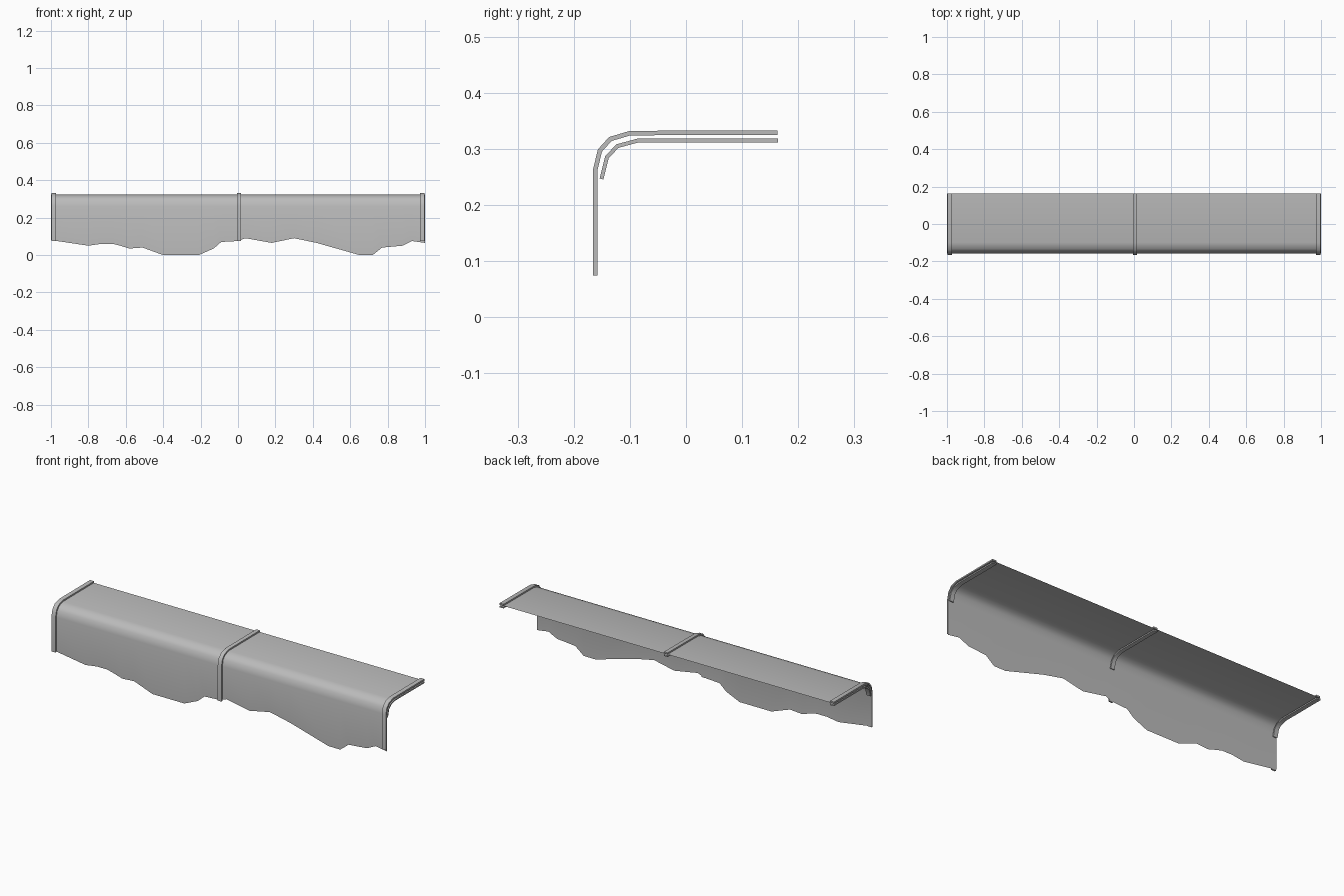
import bpy
import bmesh
import math
from mathutils import Vector

cube = bpy.data.objects.get("Cube")
if cube:
    bpy.data.objects.remove(cube, do_unlink=True)


def make_material(name, value):
    material = bpy.data.materials.new(name)
    material.use_nodes = True
    colour = (value, value, value, 1)
    material.diffuse_color = colour
    material.node_tree.nodes["Principled BSDF"].inputs["Base Color"].default_value = colour
    return material


grey = make_material("plain grey", 0.5)


def finish(bm, name, angle):
    """Turn a bmesh into a shaded object with the grey material."""
    mesh = bpy.data.meshes.new(name)
    bm.to_mesh(mesh)
    bm.free()
    mesh.materials.append(grey)
    obj = bpy.data.objects.new(name, mesh)
    bpy.context.collection.objects.link(obj)
    bpy.ops.object.select_all(action="DESELECT")
    obj.select_set(True)
    bpy.context.view_layer.objects.active = obj
    bpy.ops.object.shade_smooth_by_angle(angle=math.radians(angle))
    return obj


def offset_profile(profile, distance):
    """Shift an open (y, z) profile sideways with mitred corners."""
    points = [Vector(p) for p in profile]
    directions = [(b - a).normalized() for a, b in zip(points, points[1:])]
    normals = [Vector((-d.y, d.x)) for d in directions]
    shifted = []
    for i, point in enumerate(points):
        before = normals[max(i - 1, 0)]
        after = normals[min(i, len(normals) - 1)]
        miter = (before + after).normalized()
        shifted.append(point + miter * distance / miter.dot(after))
    return shifted


def make_strip(name, profile, thickness, x_min, x_max):
    """Extrude a bent flat bar along x."""
    outline = [Vector(p) for p in profile]
    inner = offset_profile(profile, thickness)
    bm = bmesh.new()
    rings = []
    for x in (x_min, x_max):
        rings.append([(bm.verts.new((x, o.x, o.y)), bm.verts.new((x, i.x, i.y)))
                      for o, i in zip(outline, inner)])
    left, right = rings
    for k in range(len(outline) - 1):
        for ring in rings:
            bm.faces.new((ring[k][0], ring[k + 1][0], ring[k + 1][1], ring[k][1]))
        for side in (0, 1):
            bm.faces.new((left[k][side], left[k + 1][side],
                          right[k + 1][side], right[k][side]))
    for k in (0, -1):
        bm.faces.new((left[k][0], left[k][1], right[k][1], right[k][0]))
    bmesh.ops.recalc_face_normals(bm, faces=bm.faces[:])
    finish(bm, name, 40)


# Bent profiles from the back edge over the bend and down the front
outer_profile = [(0.163, 0.333), (-0.1, 0.332), (-0.137, 0.321),
                 (-0.157, 0.299), (-0.166, 0.262), (-0.166, 0.074)]
inner_profile = [(0.164, 0.318), (-0.087, 0.318), (-0.124, 0.308),
                 (-0.144, 0.287), (-0.154, 0.247)]

# Clamping strips above and below the sheet
for side, x_min, x_max in (("right", -0.997, -0.973),
                           ("middle", -0.005, 0.017),
                           ("left", 0.974, 0.998)):
    make_strip(side + "_outer_strip", outer_profile, 0.008, x_min, x_max)
    make_strip(side + "_inner_strip", inner_profile, 0.007, x_min, x_max)

# Thin canopy sheet with a ragged lower edge
ragged_edge = [(-1, 0.08), (-0.8, 0.05), (-0.73, 0.06), (-0.67, 0.06),
               (-0.63, 0.05), (-0.58, 0.035), (-0.51, 0.04), (-0.4, 0),
               (-0.21, 0), (-0.13, 0.035), (-0.09, 0.07), (0, 0.075),
               (0.04, 0.09), (0.18, 0.065), (0.3, 0.09), (0.42, 0.065),
               (0.65, 0), (0.72, 0), (0.77, 0.04), (0.88, 0.05),
               (0.93, 0.075), (1, 0.065)]
sheet_profile = offset_profile(outer_profile, 0.009)
bm = bmesh.new()
columns = []
for x, low in ragged_edge:
    column = [bm.verts.new((x, p.x, p.y)) for p in sheet_profile]
    column[-1].co.z = low
    columns.append(column)
for a, b in zip(columns, columns[1:]):
    for k in range(len(sheet_profile) - 1):
        bm.faces.new((a[k], a[k + 1], b[k + 1], b[k]))
finish(bm, "canopy_sheet", 60)
